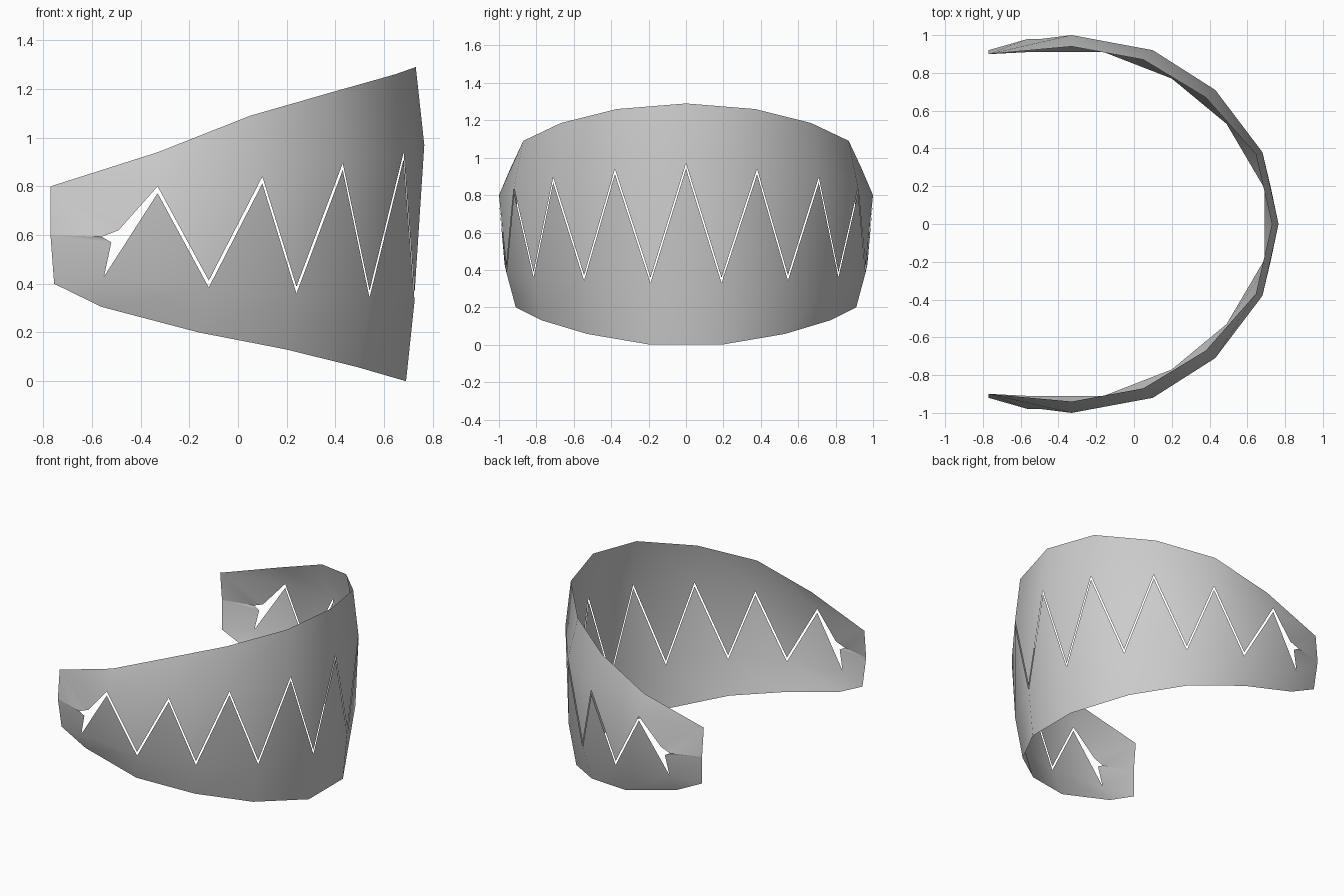
import bpy

if "Cube" in bpy.data.objects:
    bpy.data.objects.remove(bpy.data.objects["Cube"])

# half profiles (x, y, z), running from the open end round to the centre
TOP = [(-.33, -.94, .94), (.05, -.87, 1.09), (.38, -.67, 1.185), (.645, -.37, 1.26)]
PEAK = [(-.33, -1.0, .80), (.10, -.92, .84), (.43, -.71, .895), (.68, -.38, .94)]
VALLEY = [(-.55, -.97, .43), (-.12, -.96, .385), (.24, -.815, .36),
          (.54, -.545, .343), (.725, -.19, .33)]
BOTTOM = [(-.56, -.91, .305), (-.16, -.91, .20), (.20, -.77, .13),
          (.49, -.53, .058), (.69, -.19, 0)]
TOP_MID, PEAK_MID = (.73, 0, 1.29), (.765, 0, .97)
END_TOP, END_MID, END_LOW = (-.77, -.90, .80), (-.77, -.92, .60), (-.755, -.90, .40)
CORNER, NOTCH_UP, NOTCH_LOW = (-.56, -.98, .593), (-.49, -.98, .62), (-.52, -.98, .57)
GAP = .028


def flip(p):
    return (p[0], -p[1], p[2])


def full(half, mid=None):
    return half + ([mid] if mid else []) + [flip(p) for p in reversed(half)]


def shift(row, dz):
    return [(x, y, z + dz) for x, y, z in row]


def both_ends(faces):
    return faces + [[flip(p) for p in reversed(f)] for f in faces]


def sheet(name, faces):
    index, polys = {}, []
    for f in faces:
        polys.append([index.setdefault(p, len(index)) for p in f])
    mesh = bpy.data.meshes.new(name)
    mesh.from_pydata(list(index), [], polys)
    mesh.polygons.foreach_set("use_smooth", [True] * len(polys))
    mesh.update()
    bpy.context.collection.objects.link(bpy.data.objects.new(name, mesh))


# upper band with downward teeth
top, peak = full(TOP, TOP_MID), full(PEAK, PEAK_MID)
tips = shift(full(VALLEY[1:]), GAP)
faces = []
for i, tip in enumerate(tips):
    faces.append([peak[i], peak[i + 1], top[i + 1], top[i]])
    faces.append([peak[i], tip, peak[i + 1]])
faces += both_ends([
    [END_TOP, peak[0], top[0]],
    [END_TOP, NOTCH_UP, peak[0]],
    [END_TOP, END_MID, CORNER],
    [END_TOP, CORNER, NOTCH_UP],
])
sheet("upper_toothed_band", faces)

# lower band with upward teeth
valley, bottom = full(VALLEY), full(BOTTOM)
tips = shift(peak, -GAP)
faces = []
for i, tip in enumerate(tips):
    faces.append([bottom[i], bottom[i + 1], valley[i + 1], valley[i]])
    faces.append([valley[i], valley[i + 1], tip])
faces += both_ends([
    [END_MID, NOTCH_LOW, CORNER],
    [END_MID, valley[0], NOTCH_LOW],
    [END_MID, END_LOW, valley[0]],
    [END_LOW, bottom[0], valley[0]],
])
sheet("lower_toothed_band", faces)
